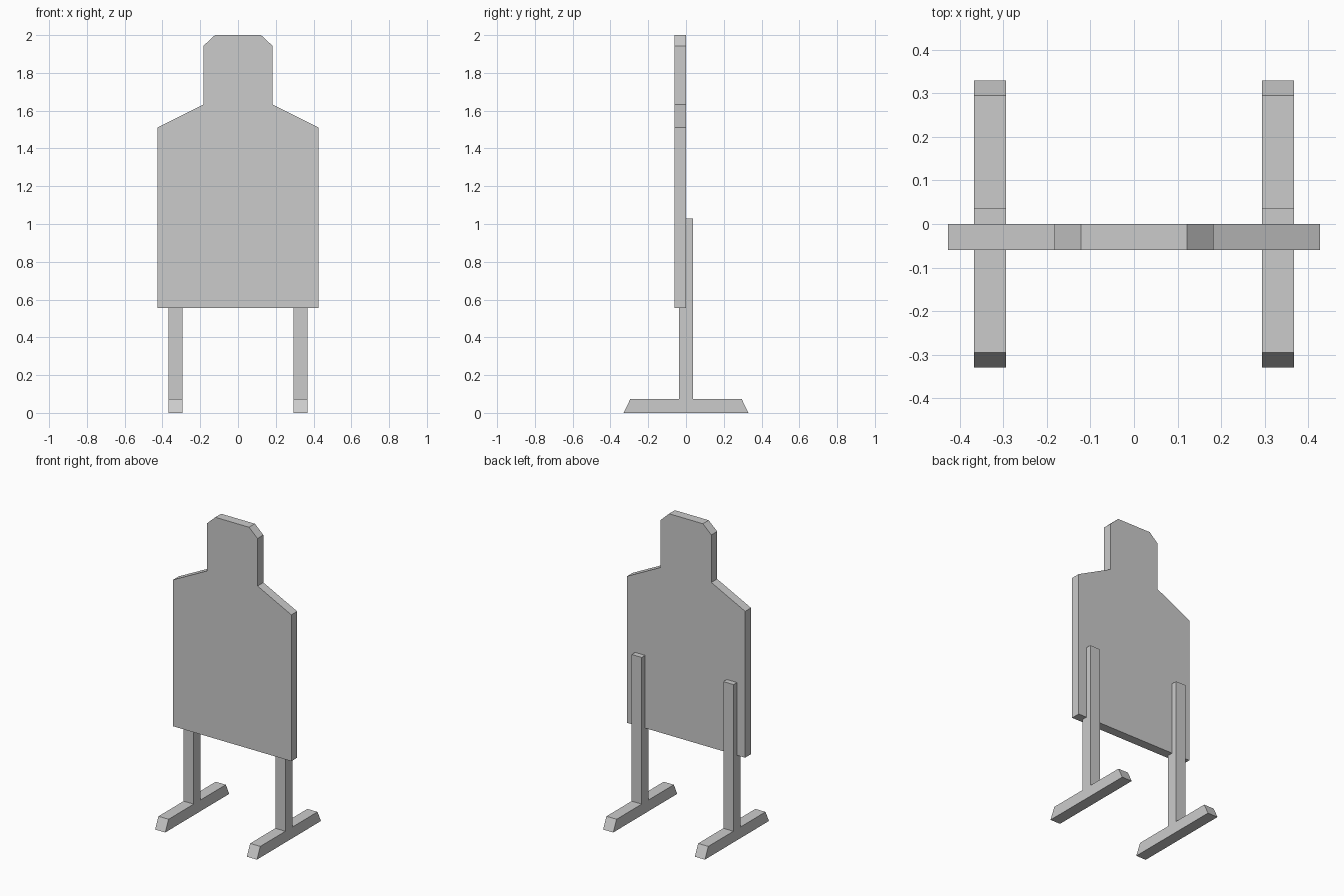
import bpy
import bmesh
from mathutils import Vector

if "Cube" in bpy.data.objects:
    bpy.data.objects.remove(bpy.data.objects["Cube"])


def extrude_profile(name, points, direction):
    """Make a solid by extruding a closed planar profile along a vector."""
    bm = bmesh.new()
    face = bm.faces.new([bm.verts.new(p) for p in points])
    result = bmesh.ops.extrude_face_region(bm, geom=[face], use_keep_orig=True)
    new_verts = [g for g in result["geom"] if isinstance(g, bmesh.types.BMVert)]
    bmesh.ops.translate(bm, verts=new_verts, vec=Vector(direction))
    bmesh.ops.recalc_face_normals(bm, faces=bm.faces)
    mesh = bpy.data.meshes.new(name)
    bm.to_mesh(mesh)
    bm.free()
    obj = bpy.data.objects.new(name, mesh)
    bpy.context.collection.objects.link(obj)
    return obj


def mirrored(half):
    """Complete a half outline by mirroring it across the vertical axis."""
    return half + [(-a, z) for a, z in reversed(half)]


# Silhouette board: torso, sloped shoulders, head with clipped corners
board_half = [(0.427, 0.555), (0.427, 1.51), (0.183, 1.633),
              (0.183, 1.943), (0.122, 2.0)]
extrude_profile("target_board",
                [(x, -0.06, z) for x, z in mirrored(board_half)], (0, 0.06, 0))

# Stands: bevelled foot and upright post as one inverted T
stand_half = [(0.33, 0.0), (0.295, 0.073), (0.036, 0.073), (0.036, 1.03)]
for side, x in (("left", -0.331), ("right", 0.331)):
    extrude_profile(f"{side}_stand",
                    [(x - 0.0365, y, z) for y, z in mirrored(stand_half)],
                    (0.073, 0, 0))
